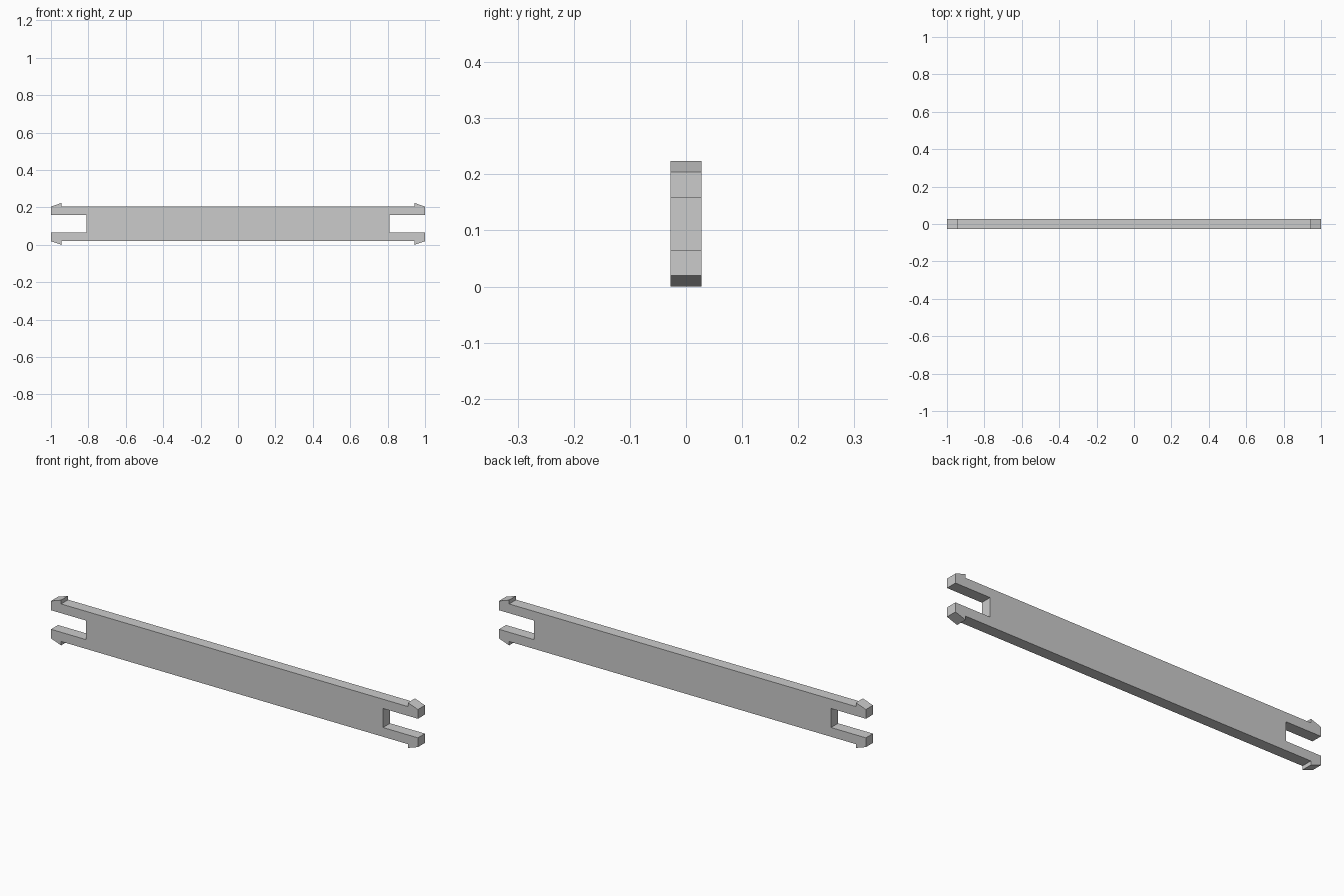
import bpy
import bmesh

# Remove the default object
cube = bpy.data.objects.get("Cube")
if cube:
    bpy.data.objects.remove(cube, do_unlink=True)

MID_Z = 0.112
HALF_DEPTH = 0.0275

# Plain grey material
grey = bpy.data.materials.new("light_grey")
grey.use_nodes = True
colour = (0.6, 0.6, 0.6, 1)
grey.diffuse_color = colour
grey.node_tree.nodes["Principled BSDF"].inputs["Base Color"].default_value = colour

# Upper right quarter of the outline: slot, prong tip, barb, top edge
quarter = [(0.81, 0.047), (1, 0.047), (1, 0.0925), (0.945, 0.1115), (0.945, 0.0925)]


def mirrored(points, sx, sz):
    """Mirror a chain of points, reversing it when the winding flips."""
    chain = [(x * sx, z * sz) for x, z in points]
    return chain if sx * sz > 0 else chain[::-1]


outline = []
for sx, sz in ((1, 1), (-1, 1), (-1, -1), (1, -1)):
    outline += mirrored(quarter, sx, sz)

# Strap bar with a slotted, barbed fork at each end
bm = bmesh.new()
verts = [bm.verts.new((x, -HALF_DEPTH, z + MID_Z)) for x, z in outline]
front = bm.faces.new(verts)
result = bmesh.ops.extrude_face_region(bm, geom=[front])
moved = [v for v in result["geom"] if isinstance(v, bmesh.types.BMVert)]
bmesh.ops.translate(bm, verts=moved, vec=(0, 2 * HALF_DEPTH, 0))
bmesh.ops.recalc_face_normals(bm, faces=bm.faces)

mesh = bpy.data.meshes.new("forked_bar")
bm.to_mesh(mesh)
bm.free()
mesh.materials.append(grey)
bar = bpy.data.objects.new("forked_bar", mesh)
bpy.context.collection.objects.link(bar)
